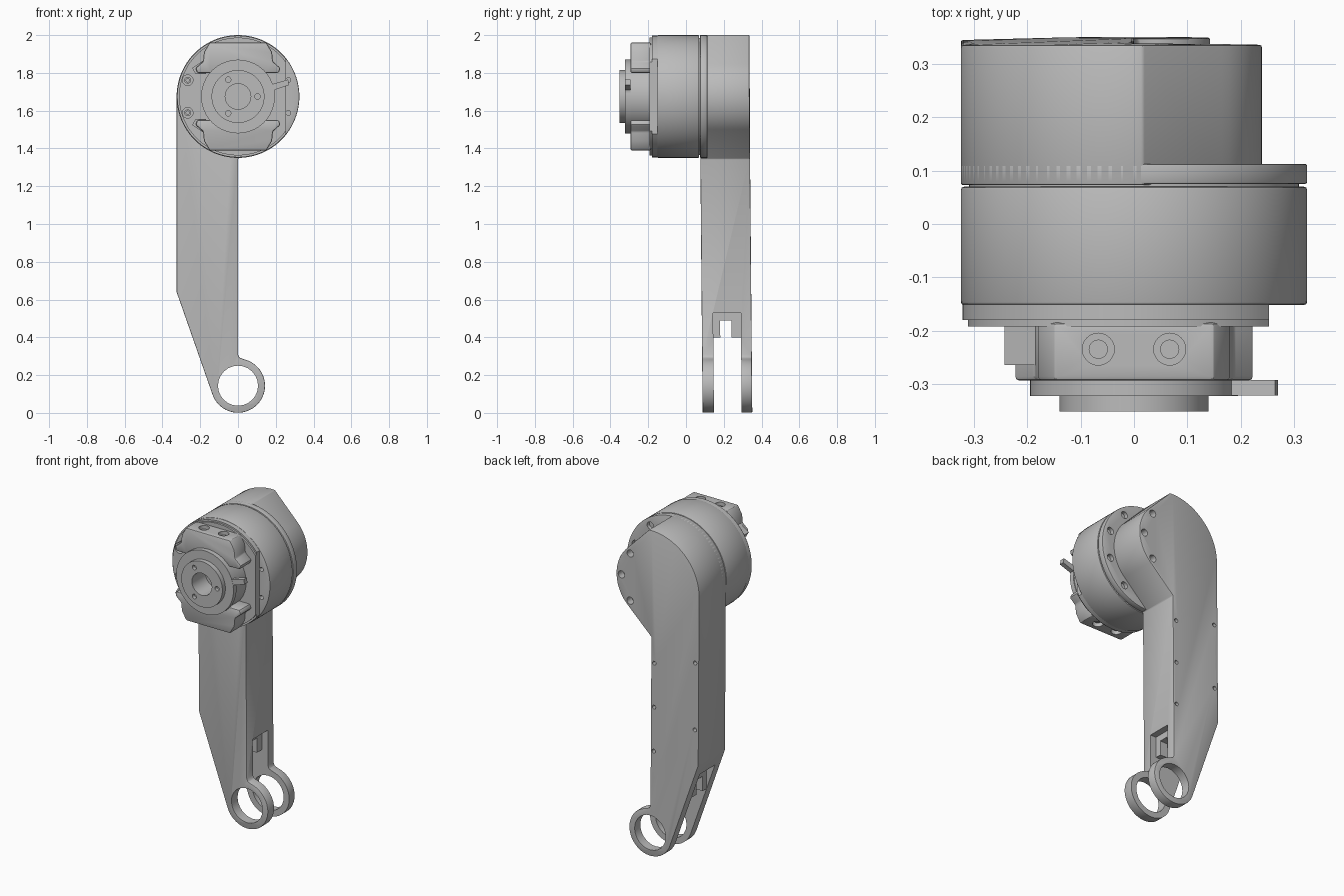
import bpy, bmesh, math
from math import cos, sin, radians
from mathutils import Matrix

if "Cube" in bpy.data.objects:
    bpy.data.objects.remove(bpy.data.objects["Cube"])

grey = bpy.data.materials.new("plain grey")
grey.use_nodes = True
colour = (0.5, 0.5, 0.5, 1)
grey.diffuse_color = colour
grey.node_tree.nodes["Principled BSDF"].inputs["Base Color"].default_value = colour

AXIS = 1.675   # height of the motor axis
RIM = 0.325    # motor radius


def arc(radius, start, end, steps, x=0, z=0):
    angles = [radians(start + (end - start) * i / steps) for i in range(steps + 1)]
    return [(x + radius * cos(a), z + radius * sin(a)) for a in angles]


def circle(radius, x=0, z=AXIS, steps=64):
    return arc(radius, 0, 360, steps, x, z)[:-1]


def prism(name, outline, y0, y1):
    """Extrude an x-z outline from y0 to y1."""
    bm = bmesh.new()
    face = bm.faces.new([bm.verts.new((x, y0, z)) for x, z in outline])
    new = bmesh.ops.extrude_face_region(bm, geom=[face])["geom"]
    for v in new:
        if isinstance(v, bmesh.types.BMVert):
            v.co.y = y1
    bmesh.ops.recalc_face_normals(bm, faces=bm.faces)
    mesh = bpy.data.meshes.new(name)
    bm.to_mesh(mesh)
    bm.free()
    mesh.materials.append(grey)
    obj = bpy.data.objects.new(name, mesh)
    bpy.context.collection.objects.link(obj)
    return obj


def box(x0, x1, y0, y1, z0, z1):
    return prism("cutter", [(x0, z0), (x1, z0), (x1, z1), (x0, z1)], y0, y1)


def hole(radius, x, z, y0, y1):
    return prism("cutter", circle(radius, x, z, 24), y0, y1)


def apply(obj, kind, **settings):
    mod = obj.modifiers.new(kind.title(), kind)
    for key, value in settings.items():
        setattr(mod, key, value)
    bpy.context.view_layer.objects.active = obj
    bpy.ops.object.modifier_apply(modifier=mod.name)


def cut(obj, cutters):
    for cutter in cutters:
        apply(obj, "BOOLEAN", operation="DIFFERENCE", solver="EXACT", object=cutter)
        bpy.data.objects.remove(cutter)


def bevel(obj, width):
    apply(obj, "BEVEL", width=width, segments=2, limit_method="ANGLE", angle_limit=radians(40))


def polar(radius, degrees):
    return radius * cos(radians(degrees)), AXIS + radius * sin(radians(degrees))


# Arm: straight link with a lobed top and a ring end
ring_z, ring_r = 0.144, 0.143
outline = [(-RIM, 0.64)]
outline += arc(ring_r, 199, 437, 48, 0, ring_z)
outline += [(0.008, 0.293), (0, 0.31), (0, 1.345)]
outline += arc(0.24, -46.7, 46.7, 20, 0, AXIS)
outline += arc(RIM, 87, 180, 28, 0, AXIS)
arm = prism("arm", outline, 0.073, 0.336)
bevel(arm, 0.004)

# Fork slot, its narrow upper channel and the side recesses
cut(arm, [
    hole(0.106, 0, ring_z, 0, 0.5),
    box(-0.5, 0.5, 0.133, 0.28, -0.1, 0.4),
    box(-0.5, 0.5, 0.17, 0.23, 0.3, 0.49),
    box(-0.04, 0.1, 0.133, 0.28, 0.39, 0.53),
    box(-0.5, -0.24, 0.133, 0.28, 0.39, 0.56),
])

# Screw holes in the back of the arm
spots = [(-0.022, z) for z in (1.19, 0.92, 0.65)] + [(-0.3, z) for z in (1.265, 0.855)]
cut(arm, [hole(0.012, x, z, 0.3, 0.4) for x, z in spots])
cut(arm, [hole(0.022, *polar(0.205, a), 0.29, 0.4) for a in (-45, 0, 45)])

# The arm leans back slightly towards the ring
for v in arm.data.vertices:
    v.co.y += 0.015 * (AXIS - v.co.z) / AXIS if v.co.z < AXIS else 0

# Mounting flange between arm and motor
flange = prism("mounting_flange", circle(RIM, steps=96), 0.075, 0.113)
bevel(flange, 0.004)
cut(flange, [hole(0.022, *polar(0.28, a), 0.09, 0.2) for a in (-54, -18, 18, 54)])
seam = prism("seam_disc", circle(0.31), 0.06, 0.08)

# Motor drum
drum = prism("motor_drum", circle(RIM, steps=96), -0.152, 0.07)
bevel(drum, 0.006)
cut(drum, [hole(0.013, *polar(0.28, a), -0.2, -0.12) for a in (-18, 18)])

# Stepped front plates, trimmed flat on the left side
for name, radius, y0, y1 in (("front_plate", 0.322, -0.18, -0.15),
                             ("front_step", 0.312, -0.192, -0.18)):
    limit = math.degrees(math.acos(0.253 / radius))
    plate = prism(name, arc(radius, limit, 360 - limit, 72, 0, AXIS), y0, y1)
    cut(plate, [hole(0.028, *polar(0.28, a), -0.3, -0.165) for a in (162, 198)])
for angle in (162, 198):
    x, z = polar(0.28, angle)
    screw = prism("plate_screw", circle(0.018, x, z, 24), -0.18, -0.16)
    cut(screw, [hole(0.009, x, z, -0.2, -0.17)])

# Clamp core and two clamp blocks, mirrored above and below
core = prism("clamp_core", circle(0.19), -0.297, -0.19)
half = [(0.15, 0.286), (0.18, 0.235), (0.185, 0.185), (0.225, 0.15), (0.215, 0.125), (0.15, 0.125)]
block_outline = half + [(-x, z) for x, z in reversed(half)]
for name, side in (("upper_clamp", 1), ("lower_clamp", -1)):
    block = prism(name, [(x, AXIS + side * z) for x, z in block_outline], -0.294, -0.185)
    bevel(block, 0.008)
    # Bolt bores through the flat edge
    for x in (-0.067, 0.067):
        bore = prism("cutter", circle(0.03, x, 0, 24), -0.05, 0.05)
        bore.data.transform(Matrix.Translation((0, -0.235, AXIS + side * 0.286))
                            @ Matrix.Rotation(radians(90), 4, "X"))
        cut(block, [bore])
        bolt = prism("clamp_bolt", circle(0.018, x, 0, 24), -0.02, 0.02)
        bolt.data.transform(Matrix.Translation((0, -0.235, AXIS + side * 0.25))
                            @ Matrix.Rotation(radians(90), 4, "X"))

# Small lugs beside the clamp
for side in (1, -1):
    prism("side_lug", [(-0.243, AXIS + side * 0.15), (-0.17, AXIS + side * 0.2),
                       (-0.17, AXIS + side * 0.12), (-0.225, AXIS + side * 0.12)], -0.265, -0.185)

# Output disc with a pointer tab
disc = prism("output_disc", circle(0.195), -0.323, -0.294)
tab = prism("disc_tab", [(0.14, 1.6), (0.19, 1.66), (0.195, 1.71), (0.27, 1.735),
                         (0.265, 1.765), (0.18, 1.74), (0.14, 1.79)], -0.322, -0.293)

# Output hub with centre bore and three screw holes
hub = prism("output_hub", circle(0.14), -0.352, -0.32)
bore_parts = (hub, disc, core)
for part in bore_parts:
    cut(part, [hole(0.068, 0, AXIS, -0.5, -0.22)])
cut(hub, [hole(0.014, *polar(0.103, a), -0.4, -0.33) for a in (0, 120, 240)])

# Smooth round walls, keep edges crisp
bpy.ops.object.select_all(action="DESELECT")
for obj in bpy.context.scene.objects:
    if obj.type == "MESH":
        obj.select_set(True)
        bpy.context.view_layer.objects.active = obj
bpy.ops.object.shade_smooth_by_angle(angle=radians(30))
